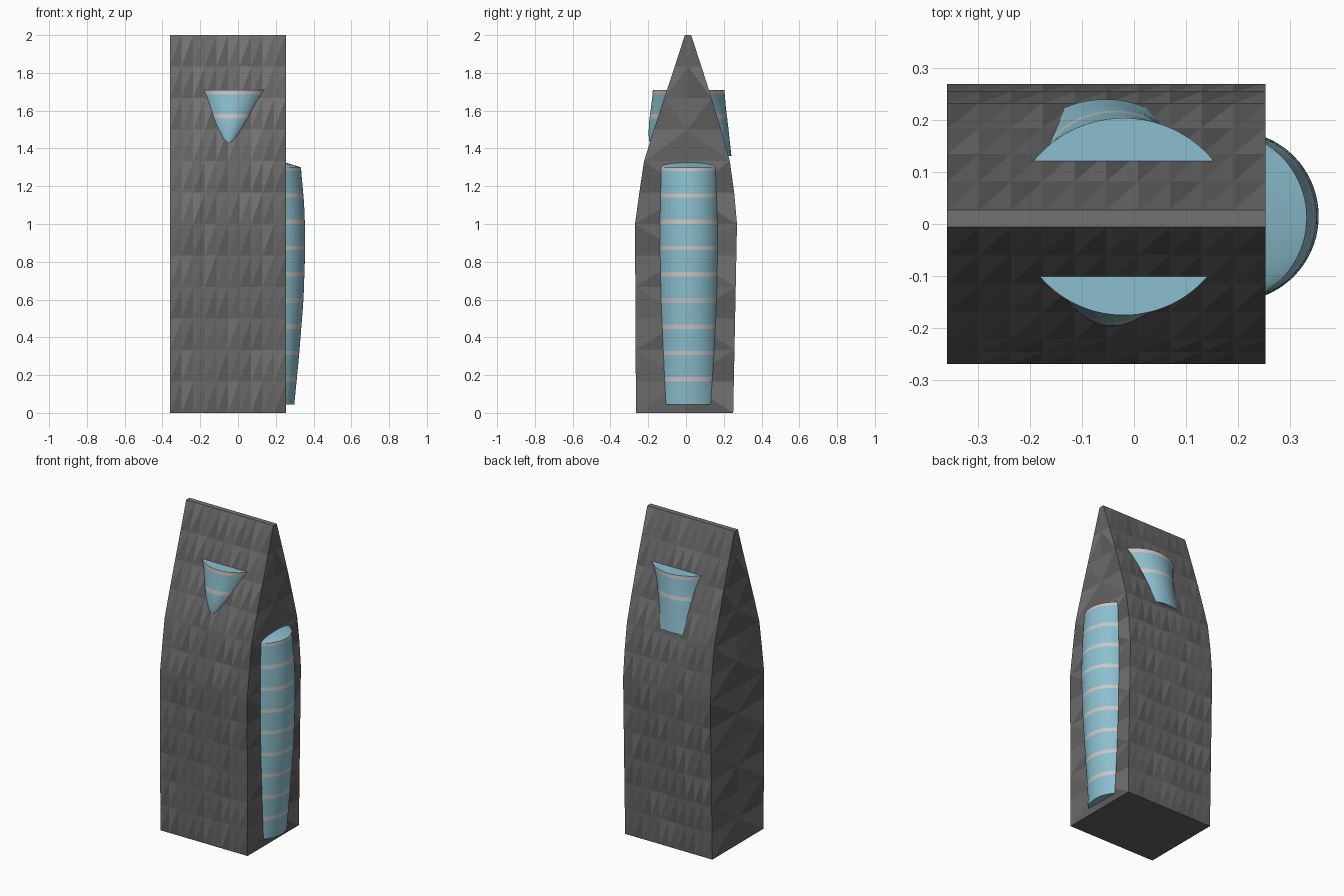
import bpy, bmesh, math, random

if "Cube" in bpy.data.objects:
    bpy.data.objects.remove(bpy.data.objects["Cube"])

random.seed(4)


def material(name, rgb):
    m = bpy.data.materials.new(name)
    m.diffuse_color = (*rgb, 1)
    m.use_nodes = True
    m.node_tree.nodes["Principled BSDF"].inputs["Base Color"].default_value = m.diffuse_color
    return m


GREYS = [material(f"facade_grey_{i}", (v, v, v)) for i, v in enumerate((0.105, 0.125, 0.145, 0.17))]
GLASS = material("blue_glass", (0.26, 0.52, 0.62))
BAND = material("pale_band", (0.60, 0.57, 0.56))

X0, X1 = -0.36, 0.253
# tower side profile: height, front y, back y
PROFILE = [(0, -0.265, 0.25), (1.0, -0.27, 0.27), (1.167, -0.247, 0.255), (1.333, -0.222, 0.232),
           (1.5, -0.170, 0.185), (1.667, -0.115, 0.135), (1.833, -0.060, 0.082), (2.0, -0.006, 0.027)]


def lerp_rows(rows, z):
    """Linear interpolation in a table whose first column is height."""
    for a, b in zip(rows, rows[1:]):
        if z <= b[0] + 1e-6:
            t = (z - a[0]) / (b[0] - a[0])
            return [p + (q - p) * t for p, q in zip(a[1:], b[1:])]
    return list(rows[-1][1:])


def smooth_rows(rows, z):
    """Smoothed version of the table lookup."""
    lo, hi = rows[0][0], rows[-1][0]
    s = 0.05 * min(1, (z - lo) / 0.05, (hi - z) / 0.05)
    parts = [lerp_rows(rows, z + k * s) for k in (-1, -0.5, 0, 0.5, 1)]
    return [sum(c) / 5 for c in zip(*parts)]


def finish(bm, name, mats):
    bmesh.ops.recalc_face_normals(bm, faces=bm.faces[:])
    me = bpy.data.meshes.new(name)
    bm.to_mesh(me)
    bm.free()
    ob = bpy.data.objects.new(name, me)
    bpy.context.collection.objects.link(ob)
    for m in mats:
        me.materials.append(m)
    return ob


# tower: stacked rings clad in triangular grey panels
def tower(rows=12, cols=10):
    bm = bmesh.new()
    xs = [X0 + (X1 - X0) * i / cols for i in range(cols + 1)]
    rings = []
    for r in range(rows + 1):
        z = 2 * r / rows
        f, b = lerp_rows(PROFILE, z)
        mid = (f + b) / 2
        pts = [(x, f) for x in xs] + [(X1, mid)] + [(x, b) for x in reversed(xs)] + [(X0, mid)]
        rings.append([bm.verts.new((x, y, z)) for x, y in pts])
    n = len(rings[0])
    for r in range(rows):
        for i in range(n):
            j = (i + 1) % n
            a, b, c, d = rings[r][i], rings[r][j], rings[r + 1][j], rings[r + 1][i]
            end_panel = i in (cols, cols + 1, n - 2, n - 1)
            if end_panel and (i + r) % 2:
                tris = ((a, b, d), (b, c, d))
            else:
                tris = ((a, b, c), (a, c, d))
            for k, t in enumerate(tris):
                bm.faces.new(t).material_index = random.choice((0, 1) if k == 0 else (2, 2, 3))
    bm.faces.new(rings[0]).material_index = 1
    bm.faces.new(rings[-1]).material_index = 3
    return finish(bm, "tower", GREYS)


# curved glass volume: circular-arc sections standing out from a wall
def glass_bay(name, rows, bands, place, wall, dome=0.0, steps=28, step_z=0.03):
    bm = bmesh.new()
    lo, hi = rows[0][0], rows[-1][0]
    cuts = [z for band in bands for z in band]
    zs = sorted({round(z, 4) for z in cuts + [lo, hi]}
                | {round(lo + step_z * k, 4) for k in range(1, int((hi - lo) / step_z))})
    rings = []
    for z in zs:
        c, half, sag = smooth_rows(rows, z)
        rad = (half * half + sag * sag) / (2 * sag)
        ang = math.atan2(half, rad - sag)
        w = wall(z)
        ring = []
        for k in range(steps + 1):
            t = -ang + 2 * ang * k / steps
            ring.append((c + rad * math.sin(t), w + rad * math.cos(t) - (rad - sag)))
        ring += [(c + half, w - 0.02), (c - half, w - 0.02)]
        rings.append([bm.verts.new(place(u, d, z)) for u, d in ring])
    n = len(rings[0])
    for z, z2, lower, upper in zip(zs, zs[1:], rings, rings[1:]):
        mid = (z + z2) / 2
        striped = any(a < mid < b for a, b in bands)
        for i in range(n):
            j = (i + 1) % n
            f = bm.faces.new((lower[i], lower[j], upper[j], upper[i]))
            f.material_index = int(striped)
            f.smooth = i < steps
    bm.faces.new(rings[0])
    if dome:
        # roof rising from the curved rim to an arched line on the wall
        c, half, sag = rows[-1][1:]
        line = []
        for k in range(steps + 1):
            s = -math.cos(math.pi * k / steps)
            line.append(bm.verts.new(place(c + half * s, wall(hi), hi + dome * math.sqrt(max(0, 1 - s * s)))))
        for k in range(steps):
            bm.faces.new((rings[-1][k], rings[-1][k + 1], line[k + 1], line[k]))
        bm.faces.new(line + [rings[-1][-2], rings[-1][-1]])
    else:
        bm.faces.new(rings[-1])
    return finish(bm, name, (GLASS, BAND))


tower()

# tall bay on the right end: height, centre, half width, projection
bay_rows = [(0.045, 0.012, 0.118, 0.045), (0.3, 0.014, 0.133, 0.070), (0.6, 0.015, 0.147, 0.094),
            (0.9, 0.015, 0.153, 0.104), (1.1, 0.014, 0.150, 0.098), (1.3, 0.012, 0.143, 0.080)]
bay_bands = [(0.167 + 0.139 * k, 0.189 + 0.139 * k) for k in range(8)] + [(1.28, 1.3)]
glass_bay("right_bay", bay_rows, bay_bands, lambda u, d, z: (d, u, z), lambda z: X1, dome=0.025)

# flared balconies on the two sloping faces
pod_bands = [(1.558, 1.582), (1.685, 1.71)]
front_rows = [(1.435, -0.048, 0.012, 0.004), (1.46, -0.047, 0.040, 0.016), (1.51, -0.043, 0.066, 0.032),
              (1.57, -0.037, 0.094, 0.045), (1.64, -0.030, 0.121, 0.058), (1.68, -0.024, 0.140, 0.066),
              (1.71, -0.02, 0.162, 0.075)]
glass_bay("front_balcony", front_rows, pod_bands, lambda u, d, z: (u, -d, z),
          lambda z: -lerp_rows(PROFILE, z)[0], step_z=0.02)

back_rows = [(1.36, -0.055, 0.078, 0.016), (1.46, -0.049, 0.095, 0.033), (1.57, -0.038, 0.120, 0.053),
             (1.64, -0.030, 0.138, 0.065), (1.68, -0.024, 0.155, 0.074), (1.71, -0.02, 0.174, 0.083)]
glass_bay("back_balcony", back_rows, pod_bands, lambda u, d, z: (u, d, z),
          lambda z: lerp_rows(PROFILE, z)[1], step_z=0.02)
